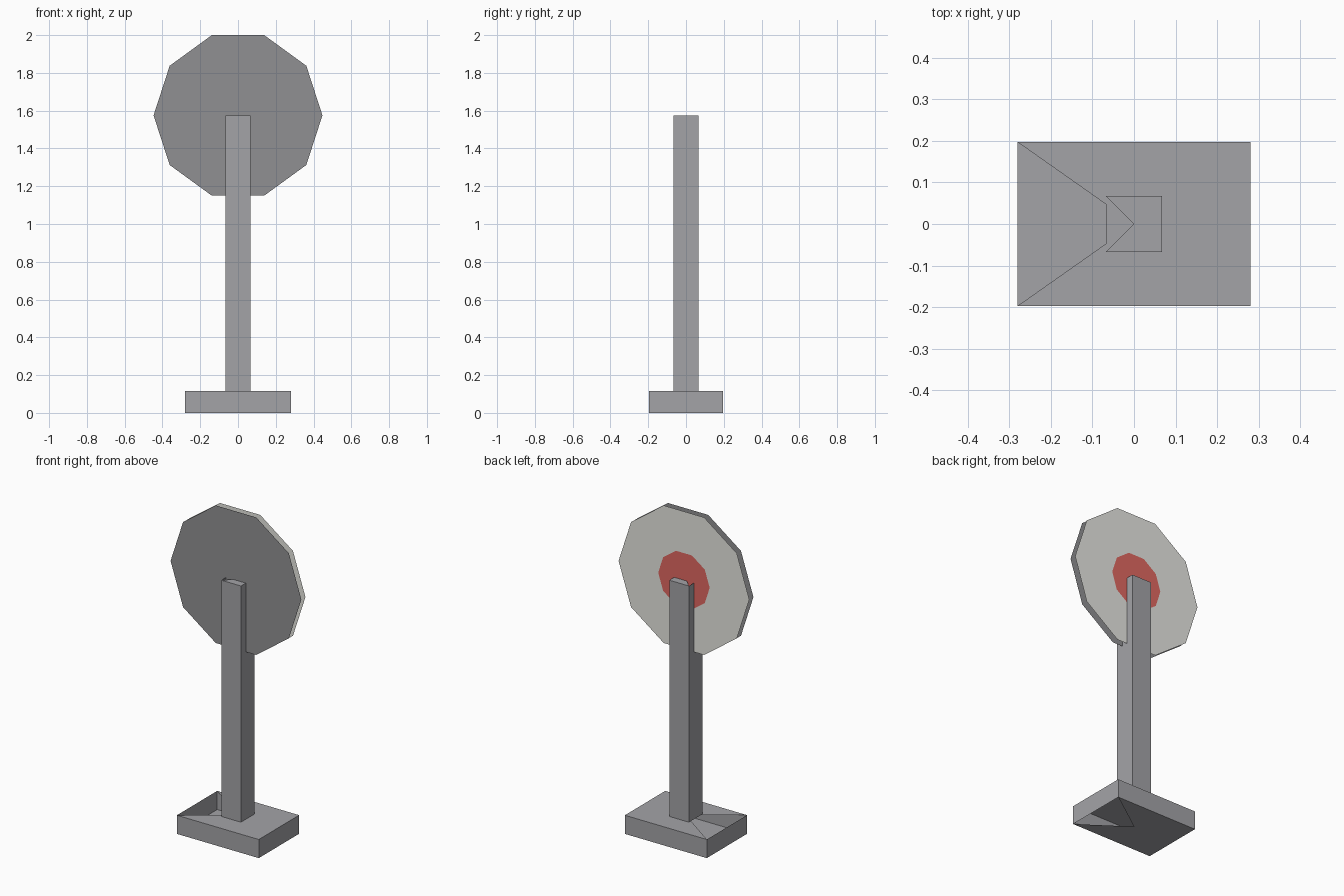
import bpy, bmesh
from math import cos, sin, pi

if "Cube" in bpy.data.objects:
    bpy.data.objects.remove(bpy.data.objects["Cube"])


def material(name, rgb):
    m = bpy.data.materials.new(name)
    m.diffuse_color = (*rgb, 1)
    m.use_nodes = True
    m.node_tree.nodes["Principled BSDF"].inputs["Base Color"].default_value = m.diffuse_color
    return m


steel = material("steel_grey", (0.37, 0.37, 0.39))
dark = material("dark_grey", (0.28, 0.28, 0.29))
pale = material("pale_grey", (0.80, 0.80, 0.76))
red = material("red", (0.74, 0.14, 0.12))


def finish(bm, name, mat):
    mesh = bpy.data.meshes.new(name)
    bm.to_mesh(mesh)
    bm.free()
    mesh.materials.append(mat)
    ob = bpy.data.objects.new(name, mesh)
    bpy.context.collection.objects.link(ob)
    return ob


def open_box(name, hx, hy, z0, z1):
    """Box with fan caps: the top lacks its -x wedge, the bottom its +x wedge."""
    bm = bmesh.new()
    corners = [(-hx, -hy), (hx, -hy), (hx, hy), (-hx, hy)]
    low = [bm.verts.new((x, y, z0)) for x, y in corners]
    high = [bm.verts.new((x, y, z1)) for x, y in corners]
    low_mid = bm.verts.new((0, 0, z0))
    high_mid = bm.verts.new((0, 0, z1))
    for i in range(4):
        j = (i + 1) % 4
        bm.faces.new((low[i], low[j], high[j], high[i]))
        if i != 3:
            bm.faces.new((high[i], high[j], high_mid))
        if i != 1:
            bm.faces.new((low[j], low[i], low_mid))
    return finish(bm, name, steel)


def ring(bm, r, y):
    return [bm.verts.new((r * cos(i * pi / 5), y, 1.575 + r * sin(i * pi / 5)))
            for i in range(10)]


# Base and post
open_box("base", 0.28, 0.197, 0, 0.115)
open_box("post", 0.067, 0.067, 0.115, 1.575)

# Dark front disc (no rim between the two discs)
bm = bmesh.new()
bm.faces.new(ring(bm, 0.447, -0.02))
finish(bm, "front_disc", dark)

# Pale back ring
bm = bmesh.new()
outer, inner = ring(bm, 0.447, 0.02), ring(bm, 0.176, 0.02)
for i in range(10):
    j = (i + 1) % 10
    bm.faces.new((outer[j], outer[i], inner[i], inner[j]))
finish(bm, "back_disc", pale)

# Red centre of the back disc
bm = bmesh.new()
bm.faces.new(ring(bm, 0.176, 0.02)[::-1])
finish(bm, "red_centre", red)
